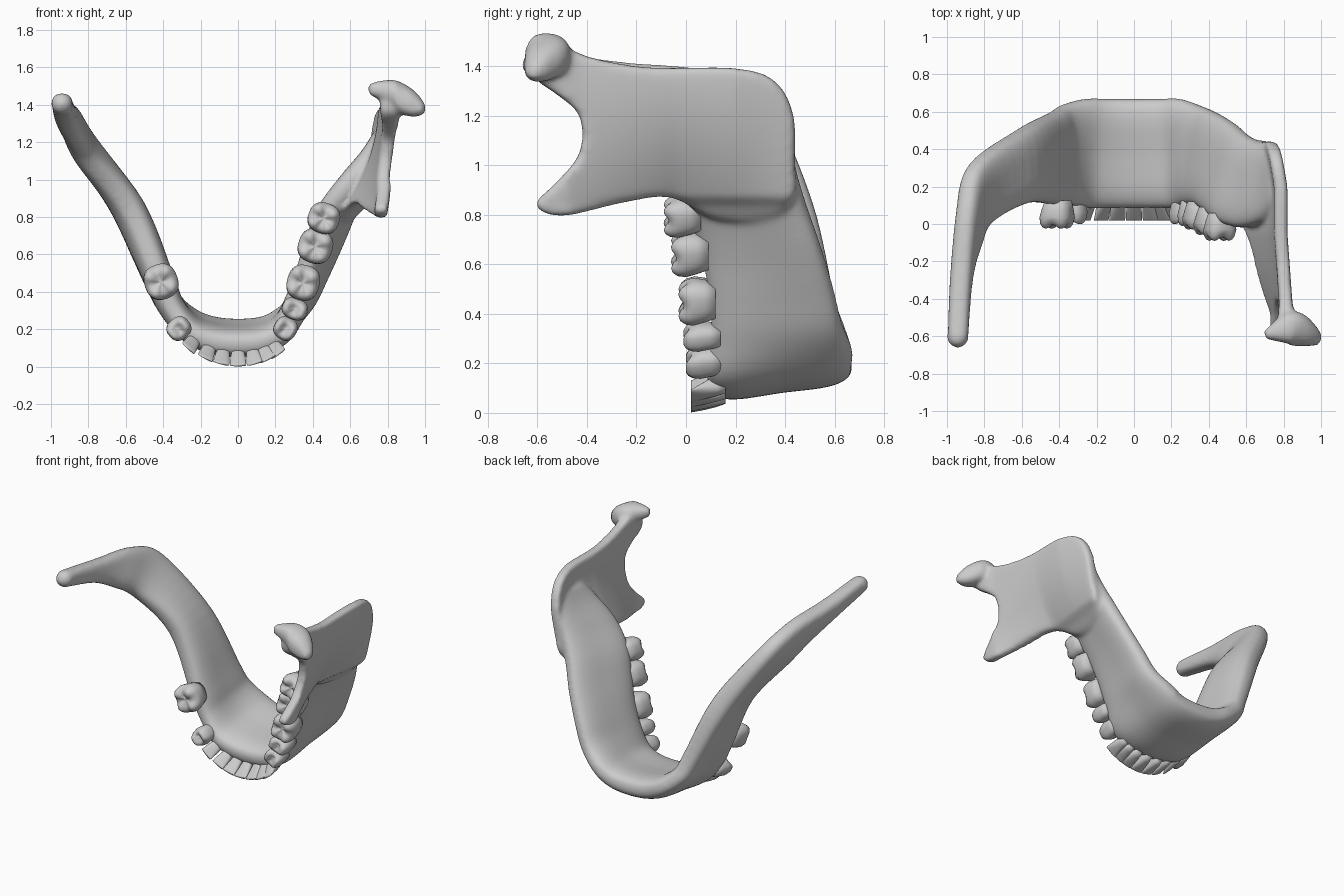
import bpy, bmesh, math
from mathutils import Vector

if "Cube" in bpy.data.objects:
    bpy.data.objects.remove(bpy.data.objects["Cube"])

def add_object(name, bm):
    bmesh.ops.recalc_face_normals(bm, faces=bm.faces[:])
    me = bpy.data.meshes.new(name)
    bm.to_mesh(me)
    bm.free()
    ob = bpy.data.objects.new(name, me)
    bpy.context.collection.objects.link(ob)
    return ob

def skin(bm, rings):
    vs = [[bm.verts.new(p) for p in r] for r in rings]
    n = len(vs[0])
    for a, b in zip(vs, vs[1:]):
        for i in range(n):
            bm.faces.new((a[i], a[(i + 1) % n], b[(i + 1) % n], b[i]))
    bm.faces.new(vs[0])
    bm.faces.new(vs[-1])

def spow(v, p):
    return math.copysign(abs(v) ** p, v)

def clamp(v):
    return min(max(v, 0), 1)

def spline(pts, sub, closed=False):
    """Catmull-Rom curve through points of any dimension."""
    st = [pts[-1], *pts, pts[0], pts[1]] if closed else [pts[0], *pts, pts[-1]]
    rows = []
    for i in range(len(st) - 3):
        for k in range(sub):
            t = k / sub
            rows.append([0.5 * (2 * q + (r - p) * t + (2 * p - 5 * q + 4 * r - s) * t * t
                        + (3 * q - p - 3 * r + s) * t ** 3) for p, q, r, s in zip(*st[i:i + 4])])
    return rows if closed else rows + [list(pts[-1])]

def loft(bm, stations, sub=6, n=32, power=0.7):
    """Station: tooth-side point xyz, far-side point xyz, half width."""
    rows = spline(stations, sub)
    mids = [(Vector(r[0:3]) + Vector(r[3:6])) / 2 for r in rows]
    rings = []
    for i, r in enumerate(rows):
        top, bot = Vector(r[0:3]), Vector(r[3:6])
        tangent = mids[min(i + 1, len(mids) - 1)] - mids[max(i - 1, 0)]
        side = tangent.cross(bot - top).normalized()
        waist = .3 * clamp(((bot - top).length - .45) * 4)
        ring = []
        for k in range(n):
            a = 2 * math.pi * k / n
            h = (1 - spow(math.cos(a), power)) / 2
            w = r[6] * (1 - waist * math.sin(math.pi * h) ** 2)
            ring.append(top.lerp(bot, h) + side * spow(math.sin(a), power) * w)
        rings.append(ring)
    skin(bm, rings)

def baked(ob):
    dg = bpy.context.evaluated_depsgraph_get()
    me = bpy.data.meshes.new_from_object(ob.evaluated_get(dg))
    bpy.data.objects.remove(ob)
    return me

def body(x, z, shift_x, shift_z, w, y0, y1):
    """Upright body section whose lower border is shifted outward and back."""
    return (x, y0, z, x + shift_x, y1, z + shift_z, w)

# horseshoe body: left rod, left side, chin, right side
rod = [(-.94, -.60, 1.352, -.942, -.60, 1.462, .055),
       (-.915, -.33, 1.28, -.93, -.25, 1.415, .06),
       (-.86, -.15, 1.19, -.905, .10, 1.375, .066),
       (-.79, .0, 1.08, -.845, .33, 1.25, .075)]
left = [body(-.58, .85, -.02, 0, .09, .11, .51),
        body(-.41, .45, -.02, .02, .085, .10, .60),
        body(-.345, .30, -.025, .05, .08, .10, .64)]
chin = [body(s * x, z, 0, .08, w, .085, .67) for s, x, z, w in
        [(-1, .255, .18, .082), (-1, .14, .13, .088), (1, 0, .115, .09),
         (1, .14, .13, .088), (1, .24, .185, .082)]]
right = [body(.295, .32, .065, .04, .078, .10, .63),
         body(.345, .47, .095, .03, .075, .095, .595),
         body(.395, .65, .135, .03, .073, .06, .54),
         body(.46, .82, .14, .03, .075, .01, .48),
         body(.575, .97, .095, .03, .072, -.02, .44),
         body(.69, 1.12, .03, .01, .052, .02, .42),
         body(.75, 1.24, 0, 0, .03, .1, .37)]
bm = bmesh.new()
loft(bm, rod + left + chin + right)

# right condyle
loft(bm, [(x, y, z0, x, y + .01, z1, w) for x, y, z0, z1, w in
          [(.70, -.60, 1.455, 1.515, .022), (.77, -.58, 1.42, 1.53, .06),
           (.85, -.565, 1.36, 1.53, .095), (.94, -.60, 1.335, 1.475, .065),
           (.998, -.63, 1.355, 1.405, .025)]], power=.85)

# rounded end of the left rod
tip = bmesh.ops.create_uvsphere(bm, u_segments=20, v_segments=12, radius=.058)
bmesh.ops.translate(bm, verts=tip["verts"], vec=(-.942, -.605, 1.407))

# right ramus: side outline, remeshed and then bent into its curved blade
outline = [(.44, 1.0), (.435, 1.2), (.36, 1.34), (.2, 1.392), (-.15, 1.395), (-.4, 1.44),
           (-.57, 1.51), (-.62, 1.37), (-.52, 1.285), (-.43, 1.2), (-.43, 1.05),
           (-.53, .925), (-.61, .84), (-.5, .795), (-.25, .85), (-.06, .87),
           (.12, .78), (.35, .78), (.44, .88)]
rb = bmesh.new()
face = rb.faces.new([rb.verts.new((-.05, y, z)) for y, z in spline(outline, 4, True)])
ext = bmesh.ops.extrude_face_region(rb, geom=[face])
bmesh.ops.translate(rb, vec=(.1, 0, 0),
                    verts=[g for g in ext["geom"] if isinstance(g, bmesh.types.BMVert)])
blade = add_object("ramus_blade", rb)
mod = blade.modifiers.new("remesh", "REMESH")
mod.mode, mod.voxel_size = "VOXEL", .018
blade_mesh = baked(blade)
for v in blade_mesh.vertices:
    y, z = v.co.y, v.co.z
    t = clamp((z - .84) / .54)
    f = clamp((-y - .04) / .44)
    low = .60 + .165 * f + .06 * clamp(y / .4) - .8 * max(0, .87 - z) * (1 - f) ** 2
    high = .785 + .03 * f - .16 * max(0, y - .2)
    thick = .036 + .02 * clamp((-y - .42) / .15) * t
    v.co.x = low + (high - low) * (1 - (1 - t) ** 1.9) + v.co.x / .05 * thick
bm.from_mesh(blade_mesh)
bpy.data.meshes.remove(blade_mesh)

# fuse all bone parts into one smooth surface
raw = add_object("raw_bone", bm)
mod = raw.modifiers.new("remesh", "REMESH")
mod.mode, mod.voxel_size = "VOXEL", .012
mod = raw.modifiers.new("smooth", "SMOOTH")
mod.factor, mod.iterations = .5, 14
jaw = bpy.data.objects.new("jaw_bone", baked(raw))
bpy.context.collection.objects.link(jaw)
jaw.data.shade_smooth()

# tooth rings from the neck to the chewing surface: height, width and depth scale
MOLAR = [(h, s, s) for h, s in [(0, .76), (.3, .9), (.6, 1), (.84, .94), (.96, .8),
                                (1, .64), (.94, .4), (.84, .2), (.82, .05)]]
FRONT = [(h, .66 + .34 * math.sin(h * 1.5), 1.02 - .9 * h ** 1.3)
         for h in (0, .25, .5, .7, .88, .97, 1)]

def tooth(name, x, z, y_tip, y_base, w, d, deg, rings, lean, cusps=0):
    th = math.radians(deg)
    c, s = math.cos(th), math.sin(th)
    b, n, out = bmesh.new(), 32, []
    for h, sw, sd in rings:
        ring, g = [], 1 - h
        for k in range(n):
            a = 2 * math.pi * k / n
            p = spow(math.cos(a), .8) * sw * w / 2
            q = spow(math.sin(a), .8) * sd * d / 2
            dip = 0
            if cusps and h > .8:
                dip = .022 * abs(math.cos(cusps * a / 2)) ** 3 * min(1, sw * 1.5)
            ring.append((x + p * c - q * s + lean[0] * g,
                         y_tip + (y_base - y_tip) * g + dip,
                         z + p * s + q * c + lean[1] * g))
        out.append(ring)
    skin(b, out)
    add_object(name, b).data.shade_smooth()

# molars and premolars
for name, x, z, y, w, d, deg, cusps in [
        ("right_molar_1", .345, .445, -.03, .19, .175, 75, 4),
        ("right_molar_2", .41, .64, -.06, .185, .185, 72, 4),
        ("right_molar_3", .455, .79, -.09, .165, .17, 70, 4),
        ("right_premolar_1", .25, .20, 0, .125, .125, 58, 2),
        ("right_premolar_2", .30, .305, -.01, .115, .14, 68, 2),
        ("left_molar", -.415, .45, -.025, .19, .18, 110, 4),
        ("left_premolar", -.32, .20, 0, .12, .13, 130, 2)]:
    tooth(name, x, z, y, y + .15, w, d, deg, MOLAR, (.01, .01), cusps)

# incisors and canines follow the curve of the arch
for i, x in enumerate((-.265, -.175, -.09, 0, .09, .16, .215)):
    tooth("front_tooth_%d" % (i + 1), x, .008 + 1.3 * x * x, .02, .16, .088, .10, 165 * x, FRONT,
          (-.14 * x, .08 - .1 * abs(x)))
